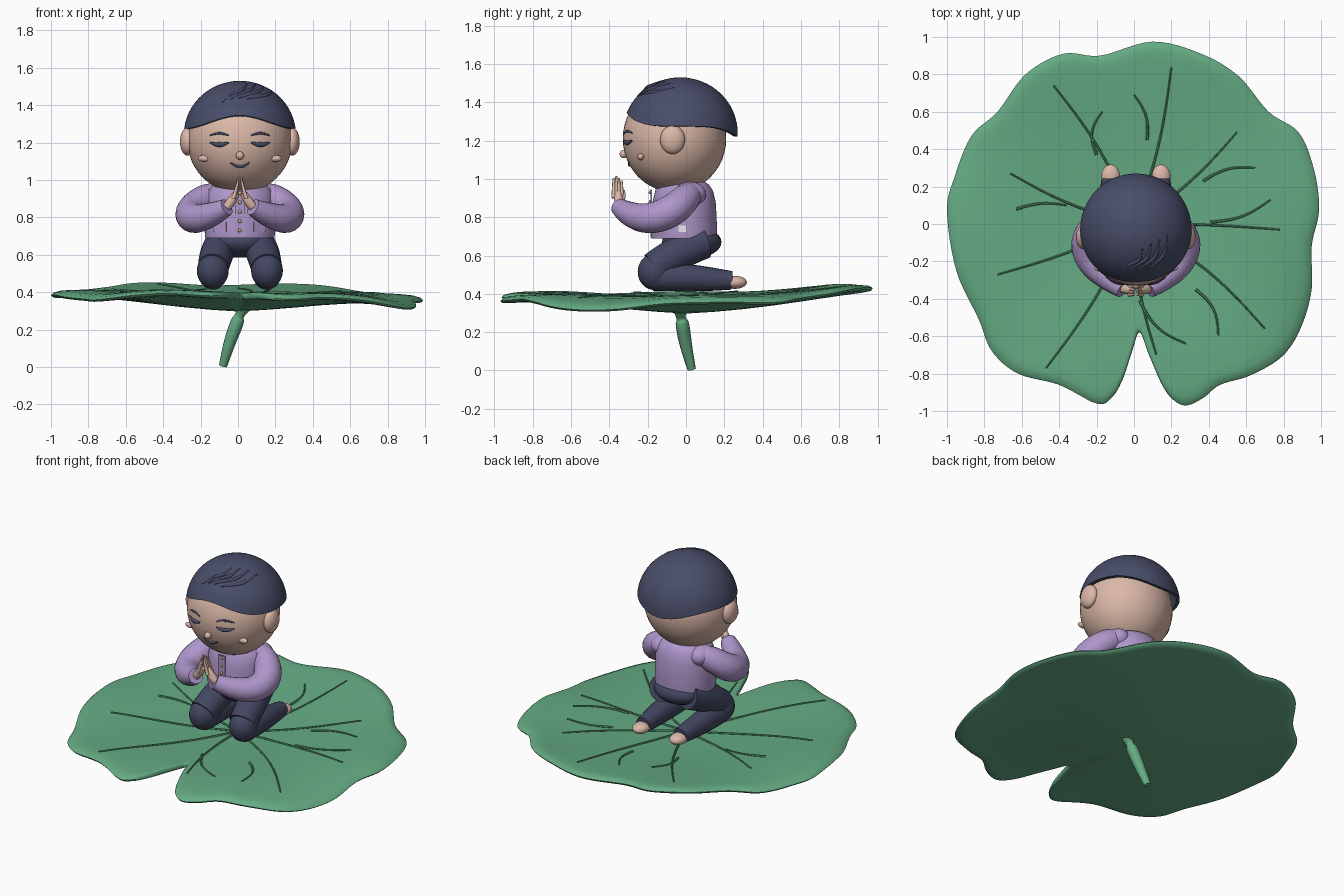
import bpy, bmesh, math
from mathutils import Vector

if "Cube" in bpy.data.objects:
    bpy.data.objects.remove(bpy.data.objects["Cube"])

MID = .01  # the figure's own centre line


def material(name, r, g, b):
    m = bpy.data.materials.new(name)
    m.use_nodes = True
    m.diffuse_color = (r, g, b, 1)
    bsdf = next(n for n in m.node_tree.nodes if n.type == 'BSDF_PRINCIPLED')
    bsdf.inputs["Base Color"].default_value = (r, g, b, 1)
    return m


green = material("leaf green", .13, .41, .23)
vein_green = material("vein green", .08, .28, .15)
skin_tone = material("skin", .71, .48, .39)
navy = material("hair navy", .066, .075, .14)
trouser = material("trouser navy", .055, .062, .12)
lilac = material("jacket lilac", .43, .31, .6)
gold = material("button tan", .6, .4, .2)
white = material("white", .9, .9, .9)


def finish(obj, mat):
    obj.data.materials.clear()
    obj.data.materials.append(mat)
    bpy.ops.object.select_all(action='DESELECT')
    obj.select_set(True)
    bpy.context.view_layer.objects.active = obj
    bpy.ops.object.shade_smooth_by_angle(angle=math.radians(50))
    return obj


def skin_rings(name, rings, mat):
    """Join closed rings of points into one capped solid."""
    bm = bmesh.new()
    loops = [[bm.verts.new(p) for p in ring] for ring in rings]
    n = len(loops[0])
    for a, b in zip(loops, loops[1:]):
        for i in range(n):
            j = (i + 1) % n
            bm.faces.new((a[i], a[j], b[j], b[i]))
    bm.faces.new(loops[0])
    bm.faces.new(loops[-1])
    bmesh.ops.recalc_face_normals(bm, faces=bm.faces)
    mesh = bpy.data.meshes.new(name)
    bm.to_mesh(mesh)
    bm.free()
    obj = bpy.data.objects.new(name, mesh)
    bpy.context.collection.objects.link(obj)
    return finish(obj, mat)


def blob(name, loc, size, mat, seg=32):
    bpy.ops.mesh.primitive_uv_sphere_add(segments=seg, ring_count=seg // 2, location=loc)
    obj = bpy.context.object
    obj.name = name
    obj.scale = size
    return finish(obj, mat)


def plate(name, loc, size, mat):
    bpy.ops.mesh.primitive_cube_add(size=1, location=loc)
    obj = bpy.context.object
    obj.name = name
    obj.scale = size
    return finish(obj, mat)


def tube(name, points, radii, mat, res=4):
    """Smooth tube along points with a radius at each one."""
    curve = bpy.data.curves.new(name, 'CURVE')
    curve.dimensions = '3D'
    curve.bevel_depth = 1
    curve.bevel_resolution = res
    curve.use_fill_caps = True
    spline = curve.splines.new('NURBS')
    spline.points.add(len(points) - 1)
    for sp, p, r in zip(spline.points, points, radii):
        sp.co = (*p, 1)
        sp.radius = r
    spline.order_u = 3
    spline.use_endpoint_u = True
    spline.resolution_u = 6
    obj = bpy.data.objects.new(name, curve)
    bpy.context.collection.objects.link(obj)
    bpy.ops.object.select_all(action='DESELECT')
    obj.select_set(True)
    bpy.context.view_layer.objects.active = obj
    bpy.ops.object.convert(target='MESH')
    return finish(bpy.context.object, mat)


# Leaf: notched wavy outline, dished, with a rolled rim
outline = [(.03, -.58), (.08, -.7), (.15, -.86), (.21, -.94), (.28, -.97), (.37, -.93), (.46, -.86),
           (.62, -.81), (.79, -.71), (.89, -.56), (.95, -.35), (.95, -.12), (.99, .08), (.96, .3),
           (.88, .49), (.72, .6), (.56, .79), (.36, .91), (.1, .975), (-.18, .9), (-.38, .91),
           (-.58, .8), (-.73, .6), (-.87, .47), (-.96, .25), (-1, .07), (-.95, -.25), (-.83, -.51),
           (-.76, -.68), (-.62, -.8), (-.4, -.86), (-.2, -.96), (-.12, -.93), (-.06, -.83), (-.01, -.68)]


def smooth_loop(points, steps):
    pts = [Vector(p) for p in points]
    out = []
    for i in range(len(pts)):
        a, b, c, d = (pts[(i + k) % len(pts)] for k in (-1, 0, 1, 2))
        for s in range(steps):
            t = s / steps
            out.append(b + (c - a) * t / 2 + (a * 2 - b * 5 + c * 4 - d) * t * t / 2
                       + (b * 3 - a - c * 3 + d) * t ** 3 / 2)
    return out


def leaf_top(x, y):
    r = math.hypot(x, y)
    wave = .012 * r ** 4 * math.sin(6 * math.atan2(y, x) + 1)
    return .375 + .1 * r**2 - .05 * r**4 - .018 * x * r - .05 * x * x * r * r + .03 * y * r * r + wave


rim = smooth_loop(outline, 6)


def leaf_ring(f, drop):
    return [(p.x * f, p.y * f, leaf_top(p.x * f, p.y * f) - drop) for p in rim]


fractions = [.02, .15, .3, .45, .6, .72, .82, .9, .95]
upper = [leaf_ring(f, 0) for f in fractions]
edge = [leaf_ring(.985, .006), leaf_ring(1, .018), leaf_ring(.99, .03)]
lower = [leaf_ring(f, .078 - .045 * f) for f in reversed(fractions)]
skin_rings("leaf", upper + edge + lower, green)

# Leaf veins: long ones from the middle, short ones between (start, end, bow)
hub = (0, 0)
veins = [(hub, e, b) for e, b in [((-.47, -.77), .03), ((-.73, -.27), .02), ((-.66, .27), .03),
         ((-.43, .74), -.04), ((.2, .84), -.03), ((.55, .49), -.03), ((.78, -.03), .01),
         ((.7, -.56), .05), ((.12, -.7), -.03)]]
veins += [((-.2, .37), (-.17, .6), .04), ((.07, .45), (0, .69), -.03), ((.37, .23), (.65, .3), .03),
          ((.41, .01), (.73, .13), -.03), ((-.63, .08), (-.36, .1), .02),
          ((.03, -.41), (.28, -.64), -.04), ((.33, -.35), (.45, -.6), .04)]
for start, end, bow in veins:
    s, e = Vector(start), Vector(end)
    side = Vector((s.y - e.y, e.x - s.x)).normalized()
    path = []
    for i in range(10):
        t = i / 9
        p = s.lerp(e, t) + side * bow * math.sin(math.pi * t)
        path.append((p.x, p.y, leaf_top(p.x, p.y) + .002))
    tube("leaf_vein", path, [.008 - .0004 * i for i in range(10)], vein_green, 1)

# Stem with a flared top
tube("stem", [(.03, -.03, .33), (.02, -.03, .3), (.005, -.025, .27), (0, -.02, .25), (-.05, 0, .12),
     (-.08, .03, .006)], [.05, .03, .022, .038, .032, .022], green)

# Head, nose and neck
HEAD, HEAD_R = Vector((MID, -.06, 1.21)), Vector((.28, .27, .28))
blob("head", HEAD, HEAD_R, skin_tone, 48)
blob("nose", (MID, -.325, 1.13), (.022, .022, .022), skin_tone, 16)
blob("neck", (MID, -.02, .97), (.1, .09, .08), skin_tone)


def on_face(x, z, lift=0):
    u, w = x / HEAD_R.x, (z - HEAD.z) / HEAD_R.z
    return (MID + x, HEAD.y - HEAD_R.y * math.sqrt(1 - u * u - w * w) - lift, z)


def face_line(name, x, z, half, rise, radii):
    steps = (-1, -.5, 0, .5, 1)
    pts = [on_face(x + half * t, z + rise * (1 - t * t)) for t in steps]
    tube(name, pts, radii, navy, 2)


face_line("mouth", 0, 1.092, .05, -.022, (.004, .007, .008, .007, .004))

# Hair cap with a raised fringe and a lower back
HAIR, HAIR_R = Vector((MID, -.03, 1.24)), Vector((.3, .3, .29))


def hair_point(a, f, scale):
    s = math.sin(a)
    low = 1.275 + .07 * max(0, -s) ** 4 - .055 * max(0, s) ** 4
    t = f * math.acos((low - HAIR.z) / HAIR_R.z)
    d = Vector((math.cos(a) * math.sin(t), s * math.sin(t), math.cos(t)))
    return HAIR + d * HAIR_R * scale


angles = [2 * math.pi * i / 64 for i in range(64)]
levels = [.02] + [i / 14 for i in range(1, 15)]
skin_rings("hair", [[hair_point(a, f, 1) for a in angles] for f in levels]
           + [[hair_point(a, f, .93) for a in angles] for f in reversed(levels)], navy)


def on_hair(x, y):
    u, v = (x - HAIR.x) / HAIR_R.x, (y - HAIR.y) / HAIR_R.y
    return (x, y, HAIR.z + HAIR_R.z * math.sqrt(max(0, 1 - u * u - v * v)))


for k in range(4):
    q = .045 * k
    lock = [(.18 - q, -.06 - q / 2), (.17 - q, -.15 - q / 3), (.12 - q, -.21), (.05 - q, -.25)]
    tube("hair_lock", [on_hair(*p) for p in lock], (.003, .011, .011, .003), navy, 2)

# Jacket body, collar and trouser seat from stacked ellipses (height, half width, half depth)


def loft(name, rows, mat, cy=-.01):
    skin_rings(name, [[(MID + rx * math.cos(a), cy + ry * math.sin(a), z) for a in angles]
                      for z, rx, ry in rows], mat)


loft("jacket", [(.7, .17, .155), (.69, .185, .17), (.72, .188, .172), (.8, .186, .17), (.88, .185, .165),
                (.94, .175, .15), (.97, .15, .13), (.99, .11, .1)], lilac)
loft("collar", [(.94, .13, .13), (.99, .115, .12), (1, .1, .1)], lilac, -.03)
blob("trouser_seat", (MID, .03, .67), (.17, .155, .085), trouser)
plate("jacket_placket", (MID, -.181, .82), (.05, .008, .25), lilac)
for i in range(5):
    blob("button", (MID, -.187, .73 + .05 * i), (.01, .008, .01), gold, 12)
plate("side_tag", (MID + .188, -.02, .74), (.006, .04, .035), white)

# Paired parts
for side, s in (("left", 1), ("right", -1)):
    def m(x, y, z):
        return (MID + s * x, y, z)

    # Face details
    blob(side + "_ear", m(.28, -.07, 1.205), (.04, .065, .075), skin_tone)
    blob(side + "_cheek", on_face(s * .19, 1.115), (.034, .018, .018), skin_tone, 16)
    face_line(side + "_eye", s * .11, 1.2, .05, -.012, (.004, .01, .014, .01, .004))
    face_line(side + "_brow", s * .11, 1.238, .05, .012, (.003, .006, .007, .006, .003))

    # Sleeve and cuff
    arm = [m(.11, .03, .93), m(.17, .02, .92), m(.27, -.07, .83), m(.25, -.2, .785), m(.13, -.31, .82),
           m(.07, -.35, .855)]
    tube(side + "_sleeve", arm, (.05, .075, .085, .08, .062, .046), lilac, 8)
    blob(side + "_shoulder", m(.14, .02, .92), (.07, .085, .065), lilac)

    # Praying hand
    tube(side + "_palm", [m(.07, -.345, .855), m(.04, -.352, .89), m(.018, -.355, .93)],
         (.024, .028, .018), skin_tone)
    for k in range(4):
        y = -.378 + .014 * k
        tip = 1.015 - .012 * abs(k - 1)
        tube(side + "_finger", [m(.035, y, .9), m(.018, y, .95), m(.008, y, tip)],
             (.011, .01, .005), skin_tone, 2)
    tube(side + "_thumb", [m(.05, -.335, .87), m(.03, -.322, .91), m(.012, -.325, .94)],
         (.012, .011, .006), skin_tone, 2)

    # Pocket flap lying on the jacket front
    flap = plate(side + "_pocket", m(.105, -.15, .75), (.075, .009, .05), lilac)
    flap.rotation_euler.z = s * .5

    # Kneeling leg and foot
    tube(side + "_thigh", [m(.09, .1, .67), m(.12, -.02, .635), m(.142, -.17, .535)],
         (.085, .095, .083), trouser, 8)
    blob(side + "_knee", m(.145, -.165, .515), (.085, .087, .095), trouser)
    tube(side + "_shin", [m(.145, -.17, .49), m(.145, 0, .485), m(.138, .15, .475), m(.135, .24, .47)],
         (.075, .073, .06, .048), trouser, 8)
    blob(side + "_foot", m(.135, .255, .46), (.05, .063, .034), skin_tone)
